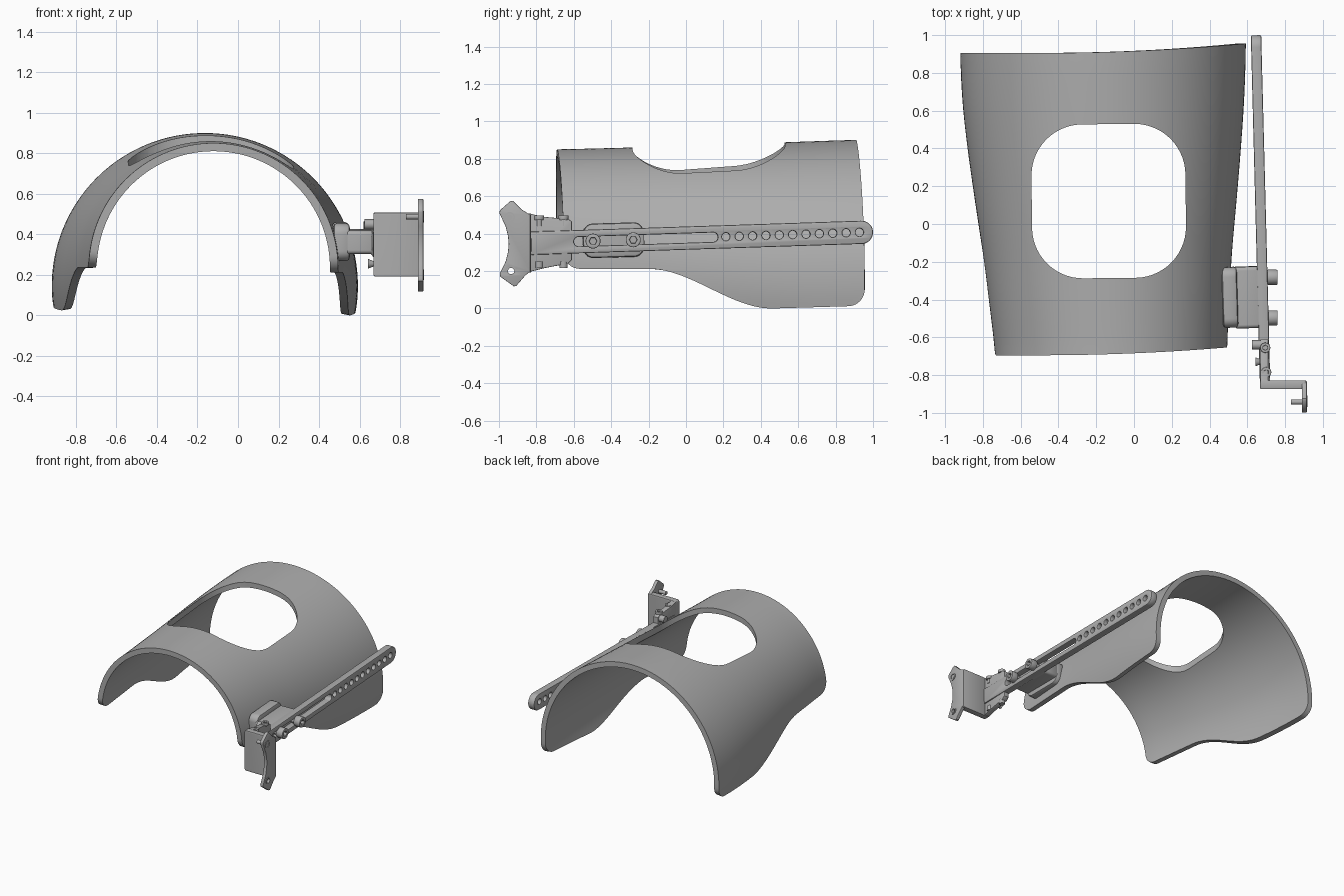
import bpy, bmesh
from math import sin, cos, pi, asin, sqrt, radians
from mathutils import Matrix, Vector

cube = bpy.data.objects.get("Cube")
if cube:
    bpy.data.objects.remove(cube)

grey = bpy.data.materials.new("satin grey")
grey.use_nodes = True
grey.diffuse_color = (0.42, 0.42, 0.42, 1)
grey.node_tree.nodes["Principled BSDF"].inputs["Base Color"].default_value = grey.diffuse_color


def add(name, data):
    ob = bpy.data.objects.new(name, data)
    bpy.context.collection.objects.link(ob)
    return ob


def bake(ob, angle=35):
    """Replace an object by its evaluated mesh, with the material and shading."""
    dg = bpy.context.evaluated_depsgraph_get()
    me = bpy.data.meshes.new_from_object(ob.evaluated_get(dg))
    name, world = ob.name, ob.matrix_world.copy()
    bpy.data.objects.remove(ob)
    bm = bmesh.new()
    bm.from_mesh(me)
    bmesh.ops.remove_doubles(bm, verts=bm.verts, dist=0.0002)
    bmesh.ops.transform(bm, matrix=world, verts=bm.verts)
    bmesh.ops.recalc_face_normals(bm, faces=bm.faces)
    bm.to_mesh(me)
    bm.free()
    me.materials.clear()
    me.materials.append(grey)
    new = add(name, me)
    new.name = name
    bpy.ops.object.select_all(action="DESELECT")
    new.select_set(True)
    bpy.context.view_layer.objects.active = new
    bpy.ops.object.shade_smooth_by_angle(angle=radians(angle))
    return new


def frame(u, v, origin):
    """Matrix whose local x and y run along u and v."""
    u = Vector(u).normalized()
    w = u.cross(Vector(v)).normalized()
    m = Matrix((u, w.cross(u), w)).transposed().to_4x4()
    m.translation = origin
    return m


def side_frame(x):
    return frame((0, 1, 0), (0, 0, 1), (x, 0, 0))


def rounded(x0, x1, y0, y1, r, n=8):
    """Outline of a rounded rectangle."""
    corners = [(x1 - r, y1 - r), (x0 + r, y1 - r), (x0 + r, y0 + r), (x1 - r, y0 + r)]
    return [(cx + r * cos((q + i / n) * pi / 2), cy + r * sin((q + i / n) * pi / 2))
            for q, (cx, cy) in enumerate(corners) for i in range(n + 1)]


def circle(cx, cy, r, n=20):
    return [(cx + r * cos(2 * pi * i / n), cy + r * sin(2 * pi * i / n)) for i in range(n)]


def plate(name, outlines, thick, matrix, bevel=0.0):
    """Flat plate from an outline followed by its holes."""
    cu = bpy.data.curves.new(name, "CURVE")
    cu.dimensions, cu.fill_mode = "2D", "BOTH"
    cu.extrude = thick / 2 - bevel
    cu.bevel_depth, cu.offset, cu.bevel_resolution = bevel, -bevel, 1
    for pts in outlines:
        sp = cu.splines.new("POLY")
        sp.points.add(len(pts) - 1)
        for p, co in zip(sp.points, pts):
            p.co = (*co, 0, 1)
        sp.use_cyclic_u = True
    ob = add(name, cu)
    ob.matrix_world = matrix
    bpy.context.view_layer.update()
    return bake(ob)


def rod(name, start, axis, length, r, r2=None):
    """Round pin or cone from a start point along an axis."""
    bm = bmesh.new()
    bmesh.ops.create_cone(bm, cap_ends=True, segments=24, radius1=r,
                          radius2=r if r2 is None else r2, depth=length)
    axis = Vector(axis).normalized()
    m = axis.to_track_quat("Z", "Y").to_matrix().to_4x4()
    m.translation = Vector(start) + axis * length / 2
    bm.transform(m)
    me = bpy.data.meshes.new(name)
    bm.to_mesh(me)
    bm.free()
    return bake(add(name, me))


def socket_screw(name, start, axis, length, r):
    """Screw head: ring with a recessed hexagon socket, over a solid shank."""
    axis = Vector(axis)
    side = Vector((0, 1, 0))
    m = frame(side, axis.cross(side), Vector(start) + axis * length / 2)
    plate(name, [circle(0, 0, r, 24), circle(0, 0, r * 0.5, 6)], length, m, r * 0.12)
    rod(name + "_shank", Vector(start) - axis * 0.03, axis, 0.03 + length * 0.5, r * 0.6)


# --- Curved shell: tapering arch with a stepped lower edge ---
def lerp_table(t, table):
    for (a, p), (b, q) in zip(table, table[1:]):
        if t <= b:
            break
    k = (t - a) / (b - a)
    return [m + (n - m) * k for m, n in zip(p, q)]


# y: (centre x, radius, top z)
SECTIONS = [(-0.70, (-0.12, 0.612, 0.85)), (-0.2, (-0.138, 0.655, 0.863)),
            (0.1, (-0.147, 0.692, 0.873)), (0.4, (-0.156, 0.726, 0.884)),
            (0.65, (-0.162, 0.748, 0.893)), (0.91, (-0.164, 0.757, 0.902))]
FRONT, BACK = -0.695, 0.905


def section(t):
    """Section averaged over a short span so the taper stays smooth."""
    spans = [lerp_table(min(max(t + d, FRONT), BACK), SECTIONS) for d in (-0.1, -0.05, 0, 0.05, 0.1)]
    return [sum(c) / len(c) for c in zip(*spans)]


def lower_edge(t):
    k = min(max((t + 0.24) / 0.65, 0), 1)
    z = 0.212 * (1 - k * k * (3 - 2 * k)) + 0.03 * max(t - 0.42, 0)
    d, r = min(t - FRONT, BACK - t), 0.085
    return z + (r - sqrt(max(r * r - (r - d) ** 2, 0)) if d < r else 0)


ends = [0.085 * (1 - cos(i * pi / 20)) for i in range(10)]
rows = ([FRONT + d for d in ends]
        + [FRONT + 0.085 + (BACK - FRONT - 0.17) * i / 40 for i in range(41)]
        + [BACK - d for d in reversed(ends)])
COLS = 72
bm = bmesh.new()
grid = []
for t in rows:
    cx, r, top = section(t)
    zb = lower_edge(t)
    right = asin((zb - top + r) / r)
    left = pi - asin((zb + 0.025 - top + r) / r)
    line = []
    for i in range(COLS + 1):
        a = right + (left - right) * i / COLS
        x = cx + r * cos(a)
        skew = 0.05 * (max(x + 0.5, 0) / 1.09) ** 2
        line.append(bm.verts.new((x, t + skew, top - r + r * sin(a))))
    grid.append(line)
for p, q in zip(grid, grid[1:]):
    for i in range(COLS):
        bm.faces.new((p[i], q[i], q[i + 1], p[i + 1]))
bmesh.ops.recalc_face_normals(bm, faces=bm.faces)
if sum(f.normal.z for f in bm.faces) < 0:
    bmesh.ops.reverse_faces(bm, faces=bm.faces)
me = bpy.data.meshes.new("shell")
bm.to_mesh(me)
bm.free()
shell = add("shell", me)
solid = shell.modifiers.new("thickness", "SOLIDIFY")
solid.thickness, solid.offset = 0.04, -1

# Rounded square window through the crown
cutter = plate("window_cutter", [rounded(-0.54, 0.275, -0.285, 0.53, 0.27, 14)], 1.0,
               frame((1, 0.01, 0), (0, 1, 0), (0, 0, 0.9)))
cutter.hide_render = True
cut = shell.modifiers.new("window", "BOOLEAN")
cut.object, cut.operation, cut.solver = cutter, "DIFFERENCE", "EXACT"
bpy.context.view_layer.update()
bake(shell, 40)
bpy.data.objects.remove(cutter)

# --- Long slotted side bar with a row of holes ---
outer = [p for p in rounded(-0.9, 1.0, -0.062, 0.062, 0.0615, 10) if p[0] > -0.8]
outer += [(-0.83, -0.062), (-0.83, 0.062)]
arc = [p for p in outer if p[1] >= 0 and p[0] > 0]
low = [p for p in outer if p[1] < 0 and p[0] > 0]
outer = low + arc + [(-0.83, 0.062), (-0.83, -0.062)]
slot = rounded(-0.6, 0.17, -0.025, 0.025, 0.0249)
holes = [circle(0.213 + 0.0715 * i, 0, 0.021) for i in range(11)]
plate("side_bar", [outer, slot] + holes, 0.055,
      frame((-0.026, 1, 0.033), (0, 0, 1), (0.672, 0, 0.376)), 0.007)

# --- Mount between the shell and the bar ---
tilt = (-0.03, 1, 0.03)
plate("mount_pad", [rounded(-0.16, 0.16, -0.092, 0.092, 0.05)], 0.08,
      frame(tilt, (0, 0, 1), (0.508, -0.388, 0.365)), 0.015)
plate("mount_block", [rounded(-0.163, 0.163, -0.058, 0.058, 0.02)], 0.13,
      frame(tilt, (0, 0, 1), (0.6, -0.388, 0.365)), 0.006)
for i, (y, z) in enumerate([(-0.497, 0.36), (-0.282, 0.367)]):
    socket_screw("bar_screw_%d" % i, (0.705, y, z), (1, 0, 0), 0.055, 0.04)

# --- Clamp at the front end of the bar ---
clamp = [(-0.84, 0.195), (-0.76, 0.215), (-0.63, 0.24), (-0.61, 0.26),
         (-0.61, 0.465), (-0.63, 0.478), (-0.76, 0.49), (-0.84, 0.508)]
plate("clamp", [clamp], 0.042, side_frame(0.69), 0.004)
for i, (x, y) in enumerate([(0.695, -0.655), (0.7, -0.785)]):
    socket_screw("clamp_top_screw_%d" % i, (x, y, 0.472), (0, 0, 1), 0.025, 0.027)
    rod("clamp_nut_%d" % i, (x, y, 0.25), (0, 0, -1), 0.035, 0.022)
rod("clamp_bolt", (0.67, -0.64, 0.45), (-1, 0, 0), 0.045, 0.025)
rod("set_screw", (0.672, -0.73, 0.255), (-1, 0, 0), 0.03, 0.012, 0.024)

# --- Angled bracket: cross plate and end flange ---
plate("cross_plate", [rounded(0.668, 0.912, 0.192, 0.508, 0.012)], 0.045,
      frame((1, 0, 0), (0, 0, 1), (0, -0.851, 0)), 0.004)
flange = [(-0.832, 0.20), (-0.832, 0.50), (-0.88, 0.53), (-0.925, 0.575), (-0.94, 0.573),
          (-0.995, 0.525), (-0.998, 0.51), (-0.965, 0.44), (-0.952, 0.39), (-0.948, 0.345),
          (-0.952, 0.30), (-0.965, 0.25), (-0.996, 0.185), (-0.993, 0.17), (-0.92, 0.118),
          (-0.908, 0.12), (-0.86, 0.175)]
plate("end_flange", [flange, circle(-0.935, 0.2, 0.017)], 0.026, side_frame(0.902), 0.003)
plate("flange_washer", [circle(-0.935, 0.2, 0.026), circle(-0.935, 0.2, 0.017)], 0.008, side_frame(0.915))
rod("flange_stud", (0.83, -0.942, 0.488), (1, 0, 0), 0.086, 0.014)
plate("flange_stud_ring", [circle(-0.942, 0.488, 0.028), circle(-0.942, 0.488, 0.02)], 0.008, side_frame(0.915))
